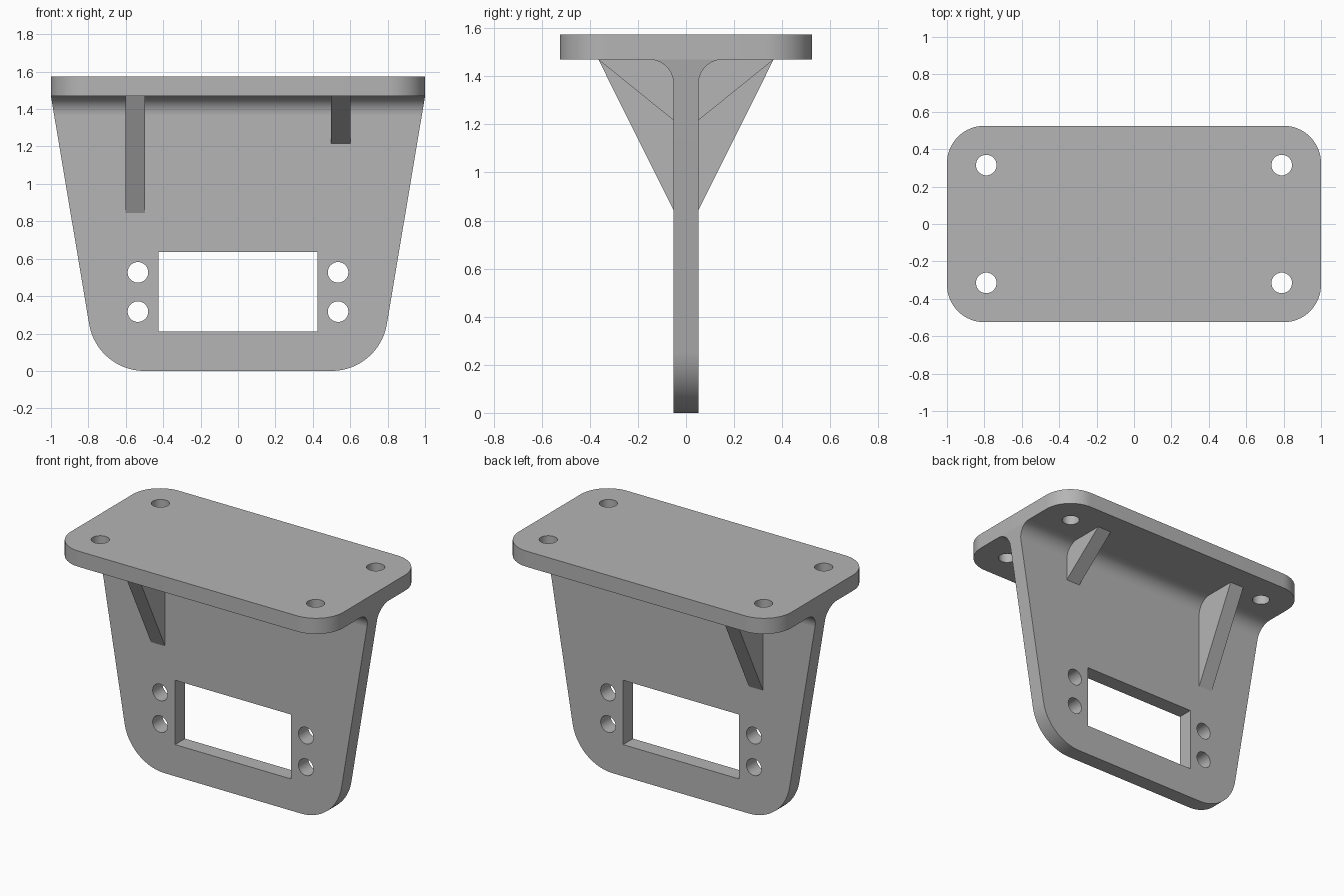
import bpy, bmesh
from math import sin, cos, pi, radians
from mathutils import Matrix

cube = bpy.data.objects.get("Cube")
if cube:
    bpy.data.objects.remove(cube)

TOP, UNDER = 1.573, 1.469      # mounting plate heights
HALF = 0.052                   # half thickness of plate and web
FILLET = 0.1
CORNER = 0.3                   # lower corner radius of the web
SLANT = radians(9.5)           # slope of the web sides
HOLE = 0.055

grey = bpy.data.materials.new("light grey")
grey.use_nodes = True
colour = (0.46, 0.46, 0.46, 1)
grey.diffuse_color = colour
grey.node_tree.nodes["Principled BSDF"].inputs["Base Color"].default_value = colour


def arc(cx, cy, r, start, end, steps):
    return [(cx + r * cos(start + (end - start) * i / steps),
             cy + r * sin(start + (end - start) * i / steps)) for i in range(steps + 1)]


def circle(cx, cy, r=HOLE):
    return arc(cx, cy, r, 0, 2 * pi, 40)[:-1]


def finish(obj):
    obj.data.materials.clear()
    obj.data.materials.append(grey)
    bpy.ops.object.select_all(action='DESELECT')
    obj.select_set(True)
    bpy.context.view_layer.objects.active = obj
    bpy.ops.object.shade_smooth_by_angle(angle=radians(30))


def sheet(name, loops, matrix):
    """Flat plate of even thickness: first loop is the outline, the rest are holes."""
    curve = bpy.data.curves.new(name, 'CURVE')
    curve.dimensions = '2D'
    curve.fill_mode = 'BOTH'
    curve.extrude = HALF
    for loop in loops:
        spline = curve.splines.new('POLY')
        spline.points.add(len(loop) - 1)
        for point, (u, v) in zip(spline.points, loop):
            point.co = (u, v, 0, 1)
        spline.use_cyclic_u = True
    temp = bpy.data.objects.new(name + "_curve", curve)
    bpy.context.collection.objects.link(temp)
    bpy.context.view_layer.update()
    mesh = bpy.data.meshes.new_from_object(
        temp.evaluated_get(bpy.context.evaluated_depsgraph_get()))
    bpy.data.objects.remove(temp)
    bm = bmesh.new()
    bm.from_mesh(mesh)
    bmesh.ops.remove_doubles(bm, verts=bm.verts, dist=0.0001)
    bmesh.ops.transform(bm, matrix=matrix, verts=bm.verts)
    bmesh.ops.recalc_face_normals(bm, faces=bm.faces)
    bm.to_mesh(mesh)
    bm.free()
    obj = bpy.data.objects.new(name, mesh)
    bpy.context.collection.objects.link(obj)
    finish(obj)


def prism(name, profile, x_low, x_high):
    """Side profile (y, z) run along x between two ends, mirrored front to back."""
    bm = bmesh.new()
    ends = [[bm.verts.new((x(z), y, z)) for y, z in profile] for x in (x_low, x_high)]
    for end in ends:
        bm.faces.new(end)
    for i in range(len(profile)):
        bm.faces.new((ends[0][i - 1], ends[0][i], ends[1][i], ends[1][i - 1]))
    bmesh.ops.recalc_face_normals(bm, faces=bm.faces)
    mesh = bpy.data.meshes.new(name)
    bm.to_mesh(mesh)
    bm.free()
    obj = bpy.data.objects.new(name, mesh)
    bpy.context.collection.objects.link(obj)
    finish(obj)
    mirror = obj.modifiers.new("front_and_back", 'MIRROR')
    mirror.use_axis = (False, True, False)


# Mounting plate with rounded corners and four screw holes
outline = []
for k, (sx, sy) in enumerate([(1, 1), (-1, 1), (-1, -1), (1, -1)]):
    outline += arc(sx * 0.8, sy * 0.325, 0.2, k * pi / 2, (k + 1) * pi / 2, 16)
holes = [circle(sx * 0.79, sy * 0.315) for sx in (-1, 1) for sy in (-1, 1)]
sheet("mounting_plate", [outline] + holes, Matrix.Translation((0, 0, (TOP + UNDER) / 2)))

# Tapered web with a rectangular window and four side holes
right = arc(0.5, CORNER, CORNER, -pi / 2, -SLANT, 20) + [(1, UNDER)]
outline = right + [(-x, z) for x, z in reversed(right)]
window = [(-0.425, 0.21), (0.425, 0.21), (0.425, 0.637), (-0.425, 0.637)]
holes = [circle(sx * 0.535, z) for sx in (-1, 1) for z in (0.317, 0.527)]
sheet("web", [outline, window] + holes, Matrix.Rotation(pi / 2, 4, 'X'))

# Curved fillet between web and plate, following the slanted sides
tangent_x, tangent_z = right[-2]


def side(z):
    return 1 - (UNDER - z) * (1 - tangent_x) / (UNDER - tangent_z)


curve_profile = arc(HALF + FILLET, UNDER - FILLET, FILLET, pi, pi / 2, 14)
prism("fillet", curve_profile + [(HALF, UNDER)], lambda z: -side(z), side)

# Triangular ribs: a long one on the right, a short one on the left
for name, x, foot in (("long_rib", -0.55, 0.843), ("short_rib", 0.55, 1.217)):
    prism(name, [(HALF, foot), (0.364, UNDER), (HALF, UNDER)],
          lambda z: x - 0.052, lambda z: x + 0.052)
